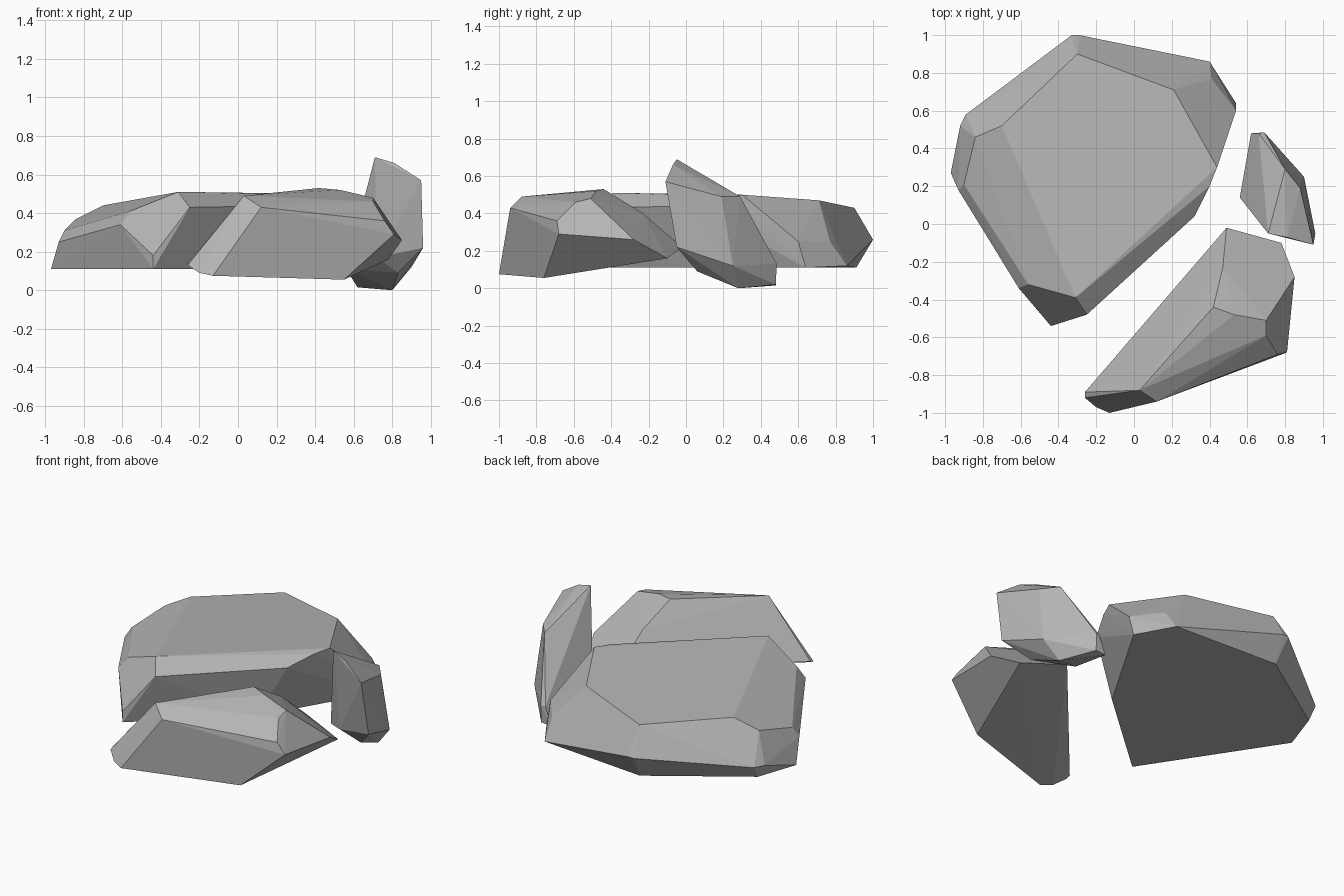
import bpy
import bmesh
from math import radians
from mathutils import Vector

default_cube = bpy.data.objects.get("Cube")
if default_cube:
    bpy.data.objects.remove(default_cube, do_unlink=True)

# Plain grey stone, shared by every rock
stone = bpy.data.materials.new("grey_stone")
stone.use_nodes = True
grey = (0.46, 0.46, 0.46, 1)
stone.diffuse_color = grey
stone.node_tree.nodes["Principled BSDF"].inputs["Base Color"].default_value = grey

CENTIMETRE = 0.01


def chiselled_rock(name, base, girdle, crown):
    """Wrap the corner points of three rings in a convex, flat-faceted stone."""
    bm = bmesh.new()
    for corner in base + girdle + crown:
        bm.verts.new(Vector(corner) * CENTIMETRE)
    bmesh.ops.convex_hull(bm, input=bm.verts[:], use_existing_faces=False)

    # Drop corners swallowed by the hull, then merge almost level facets
    loose = [vert for vert in bm.verts if not vert.link_faces]
    bmesh.ops.delete(bm, geom=loose, context="VERTS")
    bmesh.ops.dissolve_limit(bm, angle_limit=radians(2),
                             verts=bm.verts[:], edges=bm.edges[:])
    bmesh.ops.recalc_face_normals(bm, faces=bm.faces[:])

    mesh = bpy.data.meshes.new(name)
    bm.to_mesh(mesh)
    bm.free()
    mesh.materials.append(stone)
    rock = bpy.data.objects.new(name, mesh)
    bpy.context.scene.collection.objects.link(rock)
    return rock


# Broad slab with a wide top and an undercut side
chiselled_rock(
    "large_rock",
    base=[(54, 64, 11), (40, 86, 12), (-31, 91, 11), (-88, 53, 11),
          (-97, 27, 11), (-44, -54, 11), (15, -2, 11)],
    girdle=[(54, 60, 25), (41, 77, 25), (-33, 100, 26), (-29, 100, 26),
            (-89, 58, 19), (-92, 52, 19), (-93, 18, 25),
            (-61, -34, 34), (-44, -54, 18)],
    crown=[(21, 71, 47), (-30, 90, 43), (-70, 52, 44), (-84, 46, 37),
           (-90, 21, 31), (-56, -32, 41), (-31, -39, 51), (-25, -48, 43),
           (32, 4, 44), (40, 20, 49), (44, 30, 50)],
)

# Long wedge lying in front
chiselled_rock(
    "front_rock",
    base=[(55, -76, 5.5), (-13, -100, 7.5), (-20, -97, 9),
          (-26, -92, 13), (-26, -89, 14)],
    girdle=[(85, -28, 26), (81, -68, 29), (78, -10, 16), (49, -2, 22)],
    crown=[(3, -88, 49), (12, -94, 43), (42, -44, 53), (47, -23, 40),
           (53, -48, 52), (70, -51, 48), (70, -59, 46), (76, -69, 36)],
)

# Small upright shard leaning at the side
chiselled_rock(
    "side_rock",
    base=[(80, 28, 0), (62, 48, 1.5), (69, 48, 2), (83, 6, 9)],
    girdle=[(56, 14, 11), (66, 48, 13), (69, 48.5, 13), (90, 25, 12),
            (96, -5, 22), (72, 0, 17)],
    crown=[(71, -5, 69), (76, 3, 63), (81, -7, 66), (95, -11, 57),
           (88, 19, 49), (80, 29, 49)],
)
